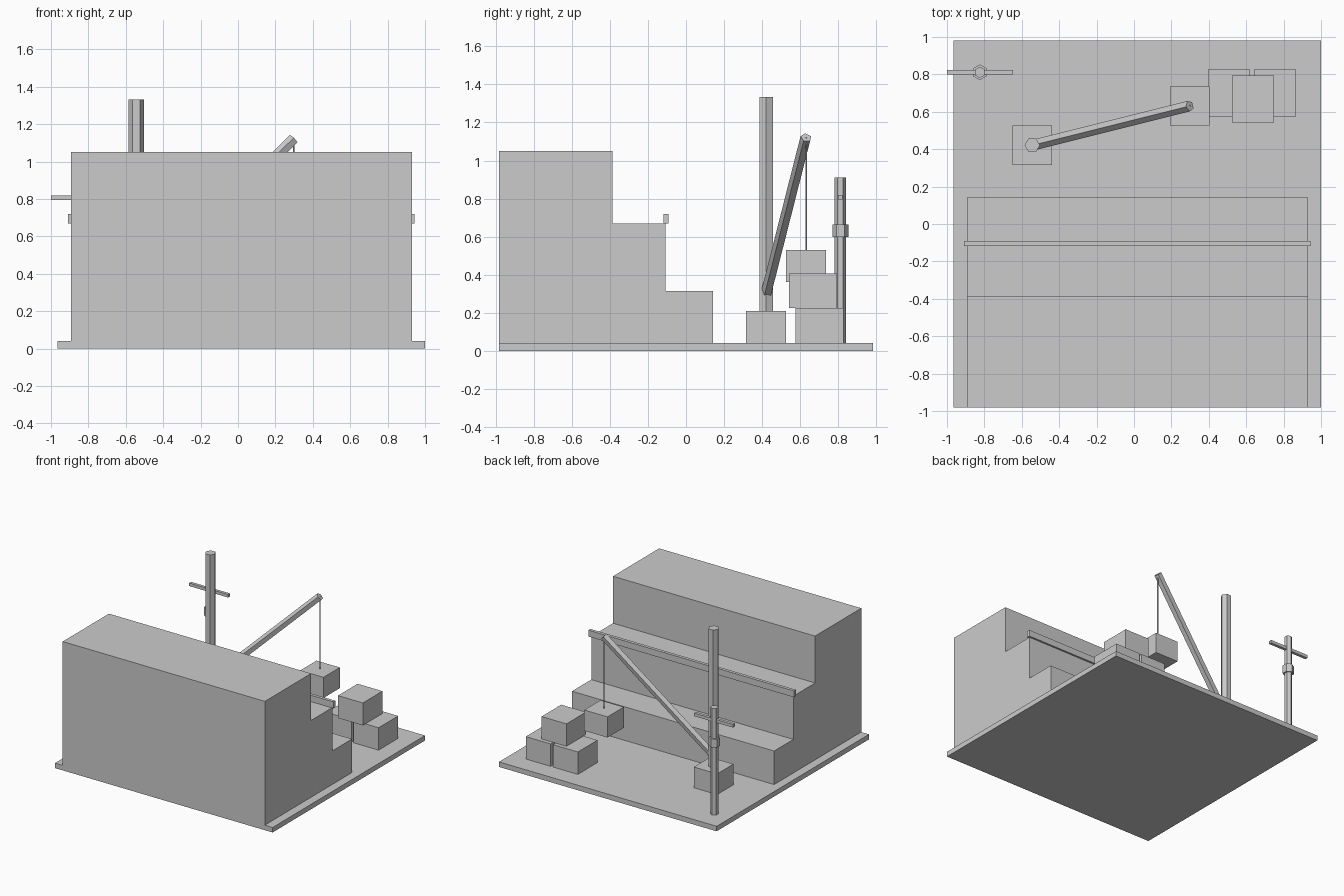
import bpy, bmesh, math
from mathutils import Vector

default = bpy.data.objects.get("Cube")
if default:
    bpy.data.objects.remove(default, do_unlink=True)

grey = bpy.data.materials.new("plain grey")
grey.use_nodes = True
grey.diffuse_color = (0.6, 0.6, 0.6, 1)
grey.node_tree.nodes["Principled BSDF"].inputs["Base Color"].default_value = (0.6, 0.6, 0.6, 1)


def extrude(name, profile, direction):
    """Closed solid made by sweeping a flat outline along a vector."""
    bm = bmesh.new()
    face = bm.faces.new([bm.verts.new(p) for p in profile])
    swept = bmesh.ops.extrude_face_region(bm, geom=[face], use_keep_orig=True)
    verts = [v for v in swept["geom"] if isinstance(v, bmesh.types.BMVert)]
    bmesh.ops.translate(bm, vec=direction, verts=verts)
    bmesh.ops.recalc_face_normals(bm, faces=bm.faces)
    mesh = bpy.data.meshes.new(name)
    bm.to_mesh(mesh)
    bm.free()
    mesh.materials.append(grey)
    obj = bpy.data.objects.new(name, mesh)
    bpy.context.collection.objects.link(obj)
    return obj


def box(name, x, y, z):
    outline = [(x[0], y[0], z[0]), (x[1], y[0], z[0]), (x[1], y[1], z[0]), (x[0], y[1], z[0])]
    return extrude(name, outline, Vector((0, 0, z[1] - z[0])))


def crate(name, x, y, z, size):
    """Box centred on x, y with its underside at z."""
    w, d, h = size
    return box(name, (x - w / 2, x + w / 2), (y - d / 2, y + d / 2), (z, z + h))


def bar(name, start, end, radius, sides, turn=0.0):
    """Polygonal bar between two points; turn rotates its cross-section."""
    start, end = Vector(start), Vector(end)
    axis = (end - start).normalized()
    if abs(axis.z) > 0.99:
        u, v = Vector((1, 0, 0)), Vector((0, 1, 0))
    else:
        u = axis.cross(Vector((0, 0, 1))).normalized()
        v = u.cross(axis)
    angles = [turn + math.tau * i / sides for i in range(sides)]
    ring = [start + radius * (u * math.cos(a) + v * math.sin(a)) for a in angles]
    return extrude(name, ring, end - start)


# Ground slab and stepped quarry block, sharing one centre line in x
GROUND = 0.041
MID = 0.018
EDGE = 0.982
BLOCK_HALF = 0.912
RAIL_HALF = 0.926
box("ground_slab", (MID - EDGE, MID + EDGE), (-EDGE, EDGE), (0, GROUND))
steps = [(-EDGE, GROUND), (0.141, GROUND), (0.141, 0.315), (-0.107, 0.315),
         (-0.107, 0.668), (-0.387, 0.668), (-0.387, 1.051), (-EDGE, 1.051)]
extrude("stepped_block", [(MID - BLOCK_HALF, y, z) for y, z in steps],
        Vector((2 * BLOCK_HALF, 0, 0)))
box("ledge_rail", (MID - RAIL_HALF, MID + RAIL_HALF), (-0.118, -0.092), (0.668, 0.72))

# Crane: footing, mast, boom, rope and hanging block
BLOCK = (0.21, 0.21, 0.169)
MAST_X, MAST_Y = -0.544, 0.421
TIP = (0.298, 0.631, 1.121)
crate("crane_footing", MAST_X, MAST_Y, GROUND, BLOCK)
bar("crane_mast", (MAST_X, MAST_Y, 0.2), (MAST_X, MAST_Y, 1.333), 0.041, 6)
bar("crane_boom", (MAST_X, MAST_Y, 0.294), TIP, 0.03, 5, math.pi / 2)
bar("crane_rope", (TIP[0], TIP[1], 0.525), TIP, 0.005, 6)
crate("hanging_block", TIP[0], TIP[1], 0.361, BLOCK)

# Pile of cut blocks
CUT = (0.2245, 0.2525, 0.183)
for name, x, y, level in (("pile_block_right", 0.509, 0.701, 0),
                          ("pile_block_left", 0.754, 0.701, 0),
                          ("pile_block_top", 0.635, 0.668, 1)):
    crate(name, x, y, GROUND + level * CUT[2], CUT)

# Signal post with collar and crossbar
POST_X, POST_Y = -0.824, 0.811
TURN = math.pi / 6
bar("post", (POST_X, POST_Y, GROUND), (POST_X, POST_Y, 0.912), 0.03, 6, TURN)
bar("post_collar", (POST_X, POST_Y, 0.598), (POST_X, POST_Y, 0.665), 0.042, 6, TURN)
box("post_crossbar", (-1.0, -0.648), (POST_Y - 0.012, POST_Y + 0.012), (0.795, 0.82))
